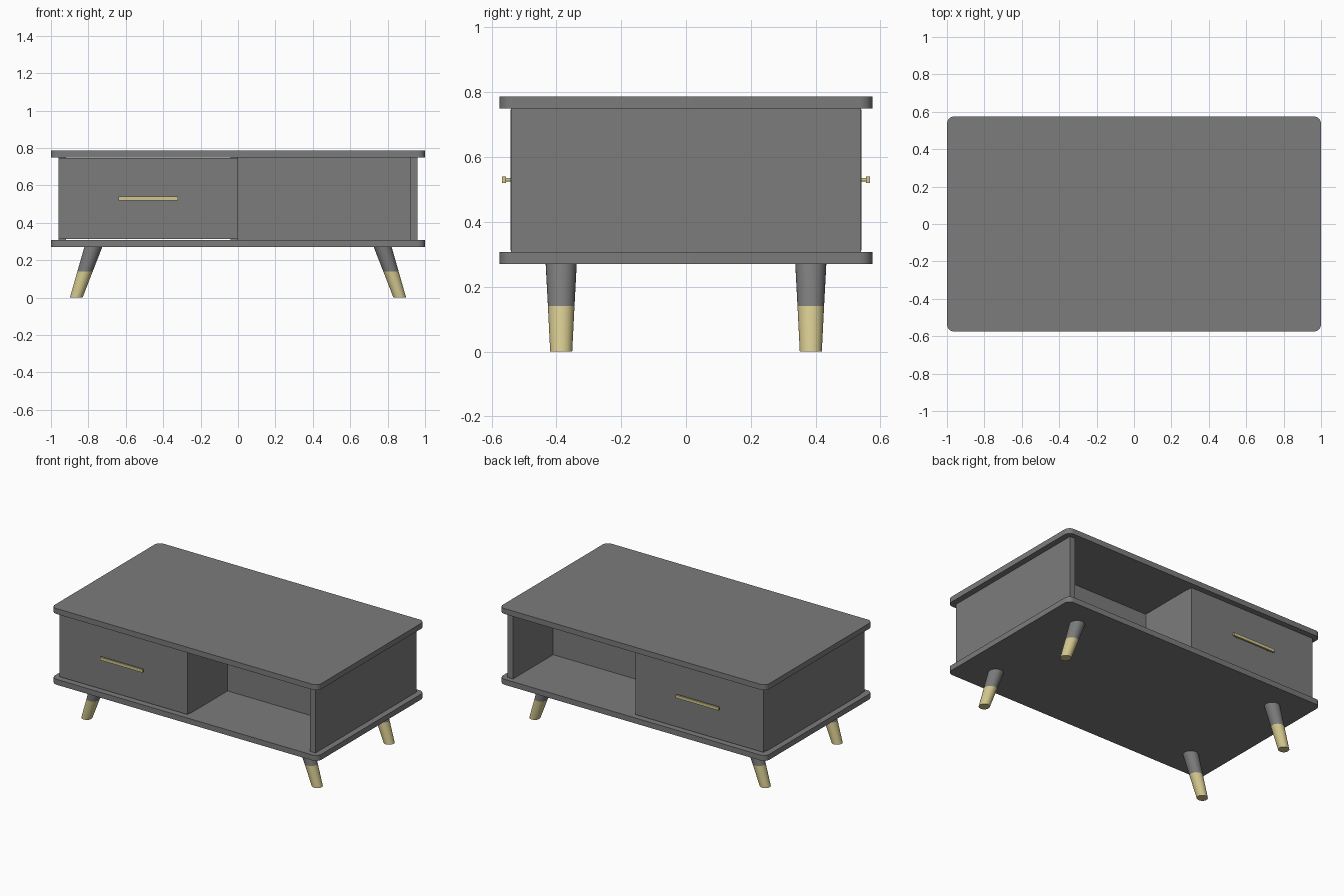
import bpy, bmesh, math
from mathutils import Vector

if "Cube" in bpy.data.objects:
    bpy.data.objects.remove(bpy.data.objects["Cube"])


def material(name, rgb):
    m = bpy.data.materials.new(name)
    m.diffuse_color = (*rgb, 1)
    m.use_nodes = True
    m.node_tree.nodes["Principled BSDF"].inputs["Base Color"].default_value = m.diffuse_color
    return m


GREY = material("grey paint", (0.2, 0.2, 0.2))
BRASS = material("pale brass", (0.65, 0.57, 0.27))


def finish(name, bm, mat, smooth=False):
    bmesh.ops.recalc_face_normals(bm, faces=bm.faces)
    me = bpy.data.meshes.new(name)
    bm.to_mesh(me)
    bm.free()
    me.materials.append(mat)
    ob = bpy.data.objects.new(name, me)
    bpy.context.collection.objects.link(ob)
    if smooth:
        bpy.ops.object.select_all(action='DESELECT')
        ob.select_set(True)
        bpy.context.view_layer.objects.active = ob
        bpy.ops.object.shade_smooth_by_angle(angle=math.radians(35))
    return ob


def box(name, x, y, z, mat=GREY, corner=0.0):
    """Box from ranges, optionally with rounded vertical corners."""
    bm = bmesh.new()
    bmesh.ops.create_cube(bm, size=1)
    for v in bm.verts:
        v.co = Vector([r[0] if c < 0 else r[1] for c, r in zip(v.co, (x, y, z))])
    if corner:
        edges = [e for e in bm.edges if abs(e.verts[0].co.z - e.verts[1].co.z) > 1e-4]
        bmesh.ops.bevel(bm, geom=edges, offset=corner, segments=8, profile=0.5, affect='EDGES')
    return finish(name, bm, mat, bool(corner))


def cone(name, a, b, ra, rb, mat, axis='z', sides=32):
    """Slanted frustum whose end rings stay square to the given axis."""
    bm = bmesh.new()
    rings = []
    for centre, r in ((a, ra), (b, rb)):
        ring = []
        for i in range(sides):
            t = 2 * math.pi * i / sides
            c, s = r * math.cos(t), r * math.sin(t)
            off = {'x': (0, c, s), 'y': (c, 0, s), 'z': (c, s, 0)}[axis]
            ring.append(bm.verts.new(Vector(centre) + Vector(off)))
        rings.append(ring)
        bm.faces.new(ring)
    for i in range(sides):
        j = (i + 1) % sides
        bm.faces.new((rings[0][i], rings[0][j], rings[1][j], rings[1][i]))
    return finish(name, bm, mat, True)


# Top and bottom boards with rounded corners
box("table_top", (-1, 1), (-0.575, 0.575), (0.75, 0.787), corner=0.04)
box("bottom_board", (-1, 1), (-0.575, 0.575), (0.27, 0.307), corner=0.04)

# Cabinet walls: the left wall sits between the two drawer fronts
Z = (0.307, 0.75)
box("right_side", (0.92, 0.96), (-0.54, 0.54), Z)
box("left_side", (-0.96, -0.92), (-0.502, 0.502), Z)
box("divider", (-0.04, -0.001), (-0.502, 0.502), Z)

for s, side in ((-1, "front"), (1, "back")):
    # Panel closing the open shelf
    box(side + "_shelf_panel", (-0.02, 0.94), sorted((s * 0.075, s * 0.11)), Z)
    # Drawer front and its bar handle
    box(side + "_drawer", (-0.96, 0), sorted((s * 0.502, s * 0.542)), (0.312, 0.746))
    box(side + "_handle_bar", (-0.64, -0.32), sorted((s * 0.555, s * 0.567)), (0.52, 0.54), BRASS)
    for x in (-0.60, -0.36):
        cone(side + "_handle_post", (x, s * 0.54, 0.53), (x, s * 0.557, 0.53),
             0.006, 0.006, BRASS, 'y', 12)

    # Splayed tapered legs with brass tips
    for m in (-1, 1):
        foot = Vector((m * 0.865, s * 0.385, 0))
        head = Vector((m * 0.773, s * 0.385, 0.272))
        mid = foot.lerp(head, 0.14 / 0.272)
        cone(side + "_leg_tip", foot, mid, 0.034, 0.041, BRASS)
        cone(side + "_leg", mid, head, 0.041, 0.048, GREY)
